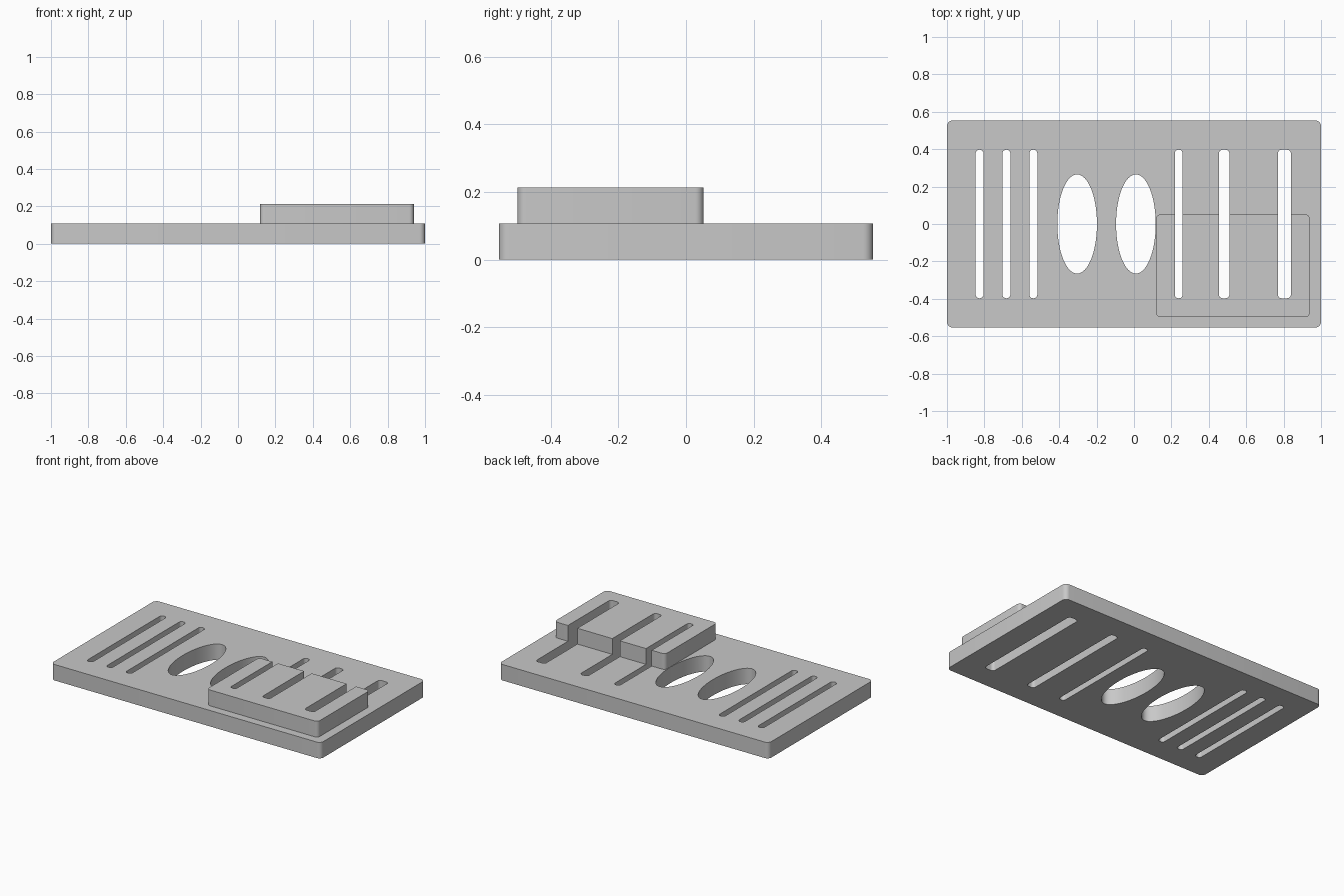
import bpy, bmesh, math

if "Cube" in bpy.data.objects:
    bpy.data.objects.remove(bpy.data.objects["Cube"])

grey = bpy.data.materials.new("light grey")
grey.diffuse_color = (0.58, 0.58, 0.58, 1)
grey.use_nodes = True
grey.node_tree.nodes["Principled BSDF"].inputs["Base Color"].default_value = grey.diffuse_color
PLATE_TOP, BLOCK_TOP = 0.107, 0.213


def rounded_rect(x0, x1, y0, y1, r, n=6):
    """Outline of a rectangle with rounded corners."""
    pts = []
    corners = [(x1 - r, y1 - r), (x0 + r, y1 - r), (x0 + r, y0 + r), (x1 - r, y0 + r)]
    for k, (cx, cy) in enumerate(corners):
        for i in range(n + 1):
            a = math.pi / 2 * (k + i / n)
            pts.append((cx + r * math.cos(a), cy + r * math.sin(a)))
    return pts


def ellipse(cx, cy, rx, ry, n=64):
    return [(cx + rx * math.cos(2 * math.pi * i / n),
             cy + ry * math.sin(2 * math.pi * i / n)) for i in range(n)]


def prisms(name, outlines, z0, z1):
    """Extrude closed outlines upwards into one object."""
    bm = bmesh.new()
    for pts in outlines:
        low = bm.faces.new([bm.verts.new((x, y, z0)) for x, y in pts])
        res = bmesh.ops.extrude_face_region(bm, geom=[low], use_keep_orig=True)
        top = [v for v in res["geom"] if isinstance(v, bmesh.types.BMVert)]
        bmesh.ops.translate(bm, vec=(0, 0, z1 - z0), verts=top)
    bmesh.ops.remove_doubles(bm, verts=bm.verts, dist=1e-5)
    bmesh.ops.recalc_face_normals(bm, faces=bm.faces)
    mesh = bpy.data.meshes.new(name)
    bm.to_mesh(mesh)
    bm.free()
    mesh.materials.append(grey)
    obj = bpy.data.objects.new(name, mesh)
    bpy.context.collection.objects.link(obj)
    return obj


def cut(obj, cutter):
    mod = obj.modifiers.new("cut", 'BOOLEAN')
    mod.operation, mod.solver, mod.object = 'DIFFERENCE', 'EXACT', cutter
    bpy.ops.object.select_all(action='DESELECT')
    obj.select_set(True)
    bpy.context.view_layer.objects.active = obj
    bpy.ops.object.modifier_apply(modifier=mod.name)


# Base plate and the raised block on its front right corner
plate = prisms("base_plate", [rounded_rect(-1, 1, -0.553, 0.553, 0.03)], 0, PLATE_TOP)
block = prisms("raised_block", [rounded_rect(0.118, 0.94, -0.498, 0.052, 0.025)],
               PLATE_TOP, BLOCK_TOP)

# Long slots: centre x, width, end radius
slots = [(-0.826, 0.042, 0.019), (-0.682, 0.042, 0.019), (-0.538, 0.042, 0.019),
         (0.239, 0.042, 0.019), (0.482, 0.056, 0.02), (0.804, 0.07, 0.02)]
slot_cutter = prisms("slot_cutter",
                     [rounded_rect(x - w / 2, x + w / 2, -0.397, 0.397, r)
                      for x, w, r in slots], -0.1, 0.4)

# Two oval openings in the middle
oval_cutter = prisms("oval_cutter", [ellipse(x, 0, 0.106, 0.265) for x in (-0.304, 0.01)],
                     -0.1, 0.4)

cut(plate, slot_cutter)
cut(plate, oval_cutter)
cut(block, slot_cutter)
for helper in (slot_cutter, oval_cutter):
    bpy.data.objects.remove(helper, do_unlink=True)

# Smooth rounded corners and oval walls, keep crisp edges
for obj in (plate, block):
    bpy.ops.object.select_all(action='DESELECT')
    obj.select_set(True)
    bpy.context.view_layer.objects.active = obj
    bpy.ops.object.shade_smooth_by_angle(angle=math.radians(30))
